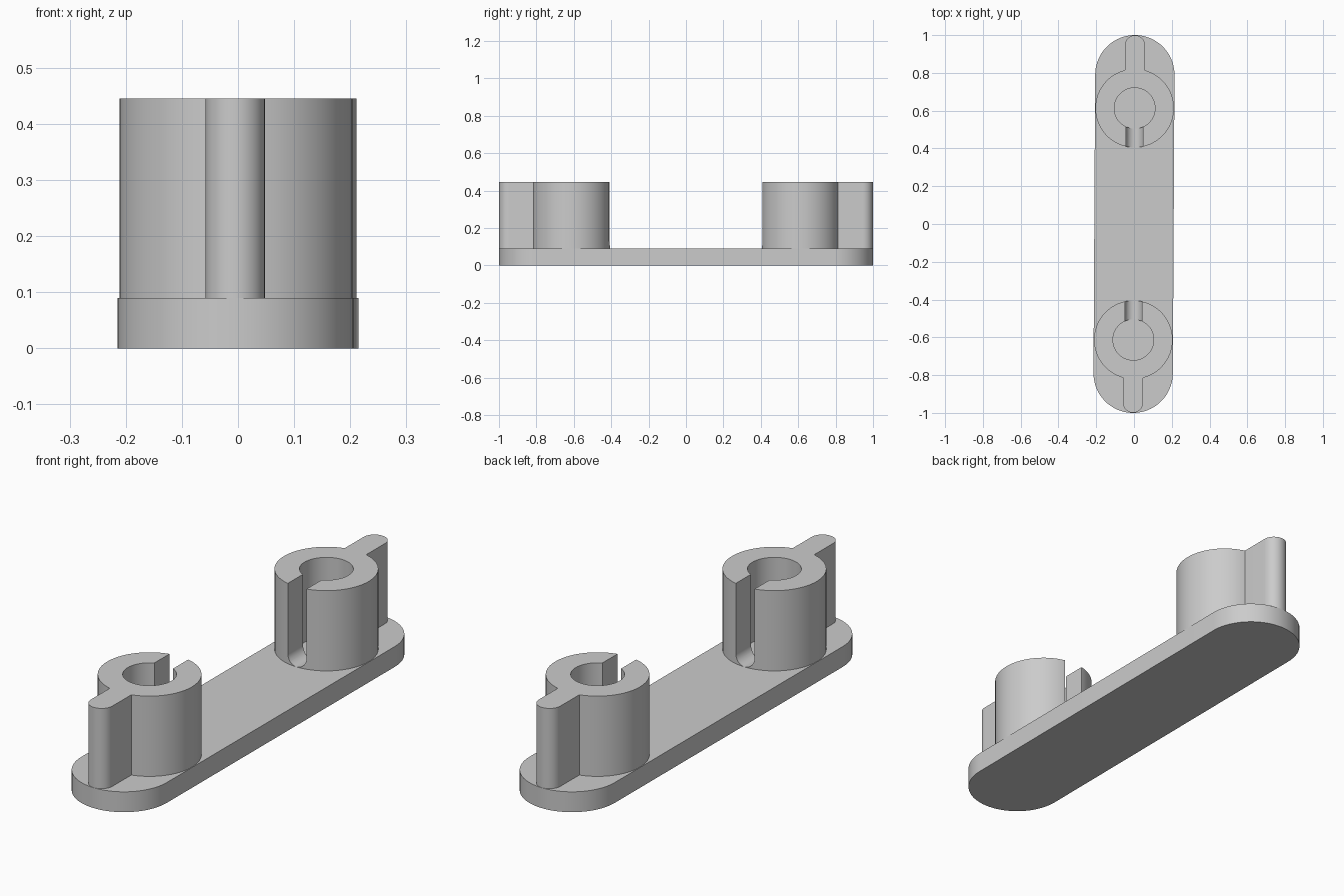
import bpy, bmesh, math
from mathutils import Matrix, Vector

cube = bpy.data.objects.get("Cube")
if cube:
    bpy.data.objects.remove(cube, do_unlink=True)

BASE_R, BASE_TOP = 0.21, 0.09
POST_R, POST_Y, POST_TOP = 0.208, 0.613, 0.445
BORE_R, SLOT_R, RIB_R = 0.108, 0.046, 0.053
TURN = Matrix.Rotation(-0.0056, 4, "Z")   # slight turn of the whole part

grey = bpy.data.materials.new("plain_grey")
grey.use_nodes = True
grey.diffuse_color = (0.6, 0.6, 0.6, 1)
grey.node_tree.nodes["Principled BSDF"].inputs["Base Color"].default_value = (0.6, 0.6, 0.6, 1)


def arc(cx, cy, r, start, end, steps):
    """Points along an arc, angles in radians."""
    angles = [start + (end - start) * i / steps for i in range(steps + 1)]
    return [(cx + r * math.cos(a), cy + r * math.sin(a)) for a in angles]


def prism(name, outline, low, high, matrix):
    """Extrude a flat outline from low to high, then place it."""
    bm = bmesh.new()
    face = bm.faces.new([bm.verts.new((x, y, low)) for x, y in outline])
    top = bmesh.ops.extrude_face_region(bm, geom=[face])["geom"]
    bmesh.ops.translate(bm, vec=Vector((0, 0, high - low)),
                        verts=[g for g in top if isinstance(g, bmesh.types.BMVert)])
    bmesh.ops.transform(bm, matrix=matrix, verts=bm.verts)
    bmesh.ops.recalc_face_normals(bm, faces=bm.faces)
    mesh = bpy.data.meshes.new(name)
    bm.to_mesh(mesh)
    bm.free()
    mesh.materials.append(grey)
    obj = bpy.data.objects.new(name, mesh)
    bpy.context.collection.objects.link(obj)
    return obj


def activate(obj):
    bpy.ops.object.select_all(action="DESELECT")
    obj.select_set(True)
    bpy.context.view_layer.objects.active = obj


def smooth(obj):
    activate(obj)
    bpy.ops.object.shade_smooth_by_angle(angle=math.radians(30))


def cut(obj, cutter):
    mod = obj.modifiers.new("cut", "BOOLEAN")
    mod.operation, mod.solver, mod.object = "DIFFERENCE", "EXACT", cutter
    activate(obj)
    bpy.ops.object.modifier_apply(modifier=mod.name)
    bpy.data.objects.remove(cutter, do_unlink=True)


# Base plate with round ends
end = 1 - BASE_R
plate = (arc(0, end, BASE_R, 0, math.pi, 40)
         + arc(0, -end, BASE_R, math.pi, math.tau, 40))
smooth(prism("base_plate", plate, 0, BASE_TOP, TURN))

# Post outline: a round body with a round-ended rib pointing outward
rib = math.asin(RIB_R / POST_R)
quarter = math.pi / 2
post_outline = (arc(0, POST_Y, POST_R, quarter + rib, quarter + math.tau - rib, 72)
                + arc(0, 0.999 - RIB_R, RIB_R, 0, math.pi, 20))
bore_outline = arc(0, POST_Y, BORE_R, 0, math.tau, 56)[:-1]

# Slot outline, drawn upright: round bottom resting on the plate, open at the top
slot_outline = (arc(0, BASE_TOP + SLOT_R, SLOT_R, math.pi, math.tau, 20)
                + [(SLOT_R, 0.6), (-SLOT_R, 0.6)])
upright = Matrix.Rotation(quarter, 4, "X")

# Two posts, each the other turned half way round
for name, angle in (("back_post", 0), ("front_post", math.pi)):
    place = TURN @ Matrix.Rotation(angle, 4, "Z")
    post = prism(name, post_outline, BASE_TOP / 2, POST_TOP, place)
    cut(post, prism("bore_cutter", bore_outline, 0, 0.6, place))
    cut(post, prism("slot_cutter", slot_outline, -POST_Y, -0.3, place @ upright))
    smooth(post)
